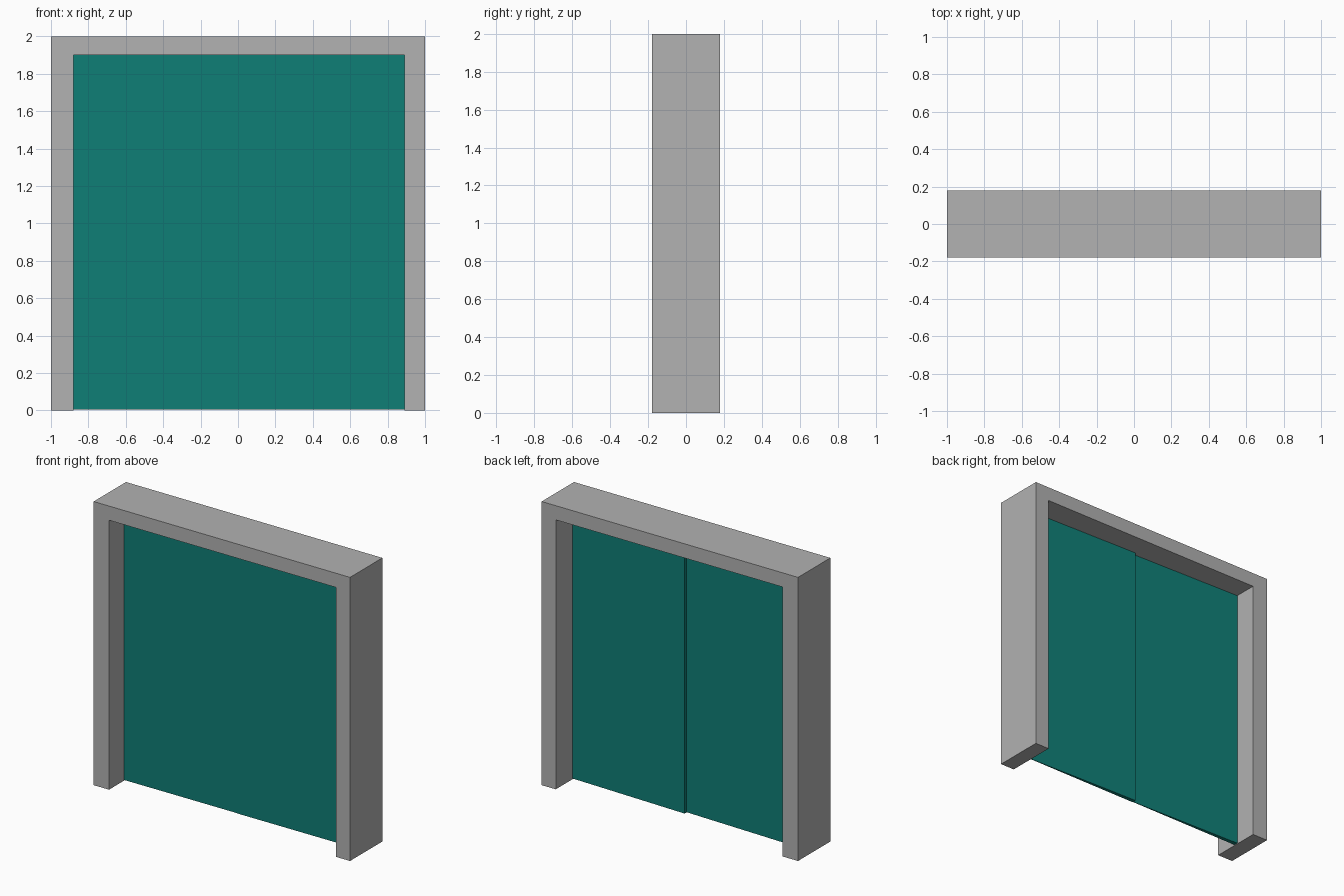
import bpy
import bmesh

cube = bpy.data.objects.get("Cube")
if cube:
    bpy.data.objects.remove(cube, do_unlink=True)


def make_material(name, color):
    mat = bpy.data.materials.new(name)
    mat.use_nodes = True
    mat.diffuse_color = color
    mat.node_tree.nodes["Principled BSDF"].inputs["Base Color"].default_value = color
    return mat


def extrude_profile(name, points, offset, mat):
    """Make a solid from a flat outline of 3D points pushed along offset."""
    bm = bmesh.new()
    face = bm.faces.new([bm.verts.new(p) for p in points])
    result = bmesh.ops.extrude_face_region(bm, geom=[face])
    moved = [g for g in result["geom"] if isinstance(g, bmesh.types.BMVert)]
    bmesh.ops.translate(bm, verts=moved, vec=offset)
    bmesh.ops.recalc_face_normals(bm, faces=bm.faces)
    mesh = bpy.data.meshes.new(name)
    bm.to_mesh(mesh)
    bm.free()
    mesh.materials.append(mat)
    obj = bpy.data.objects.new(name, mesh)
    bpy.context.collection.objects.link(obj)
    return obj


grey = make_material("frame grey", (0.445, 0.445, 0.445, 1))
teal = make_material("door teal", (0.0048, 0.209, 0.181, 1))

# Door frame: two jambs and a lintel as one arch profile
LEFT, RIGHT, HEAD, DEPTH = 0.89, -0.88, 1.9, 0.36
arch = [(-1, 0), (RIGHT, 0), (RIGHT, HEAD), (LEFT, HEAD),
        (LEFT, 0), (1, 0), (1, 2), (-1, 2)]
extrude_profile("door_frame", [(x, -DEPTH / 2, z) for x, z in arch],
                (0, DEPTH, 0), grey)

# Door leaves: slim panels that taper towards +x
for name, x0, x1 in (("right_door", RIGHT, 0.0), ("left_door", 0.0, LEFT)):
    section = [(x0, -0.013), (x1, -0.010), (x1, -0.007), (x0, 0.017)]
    extrude_profile(name, [(x, y, 0.005) for x, y in section],
                    (0, 0, HEAD - 0.005), teal)
